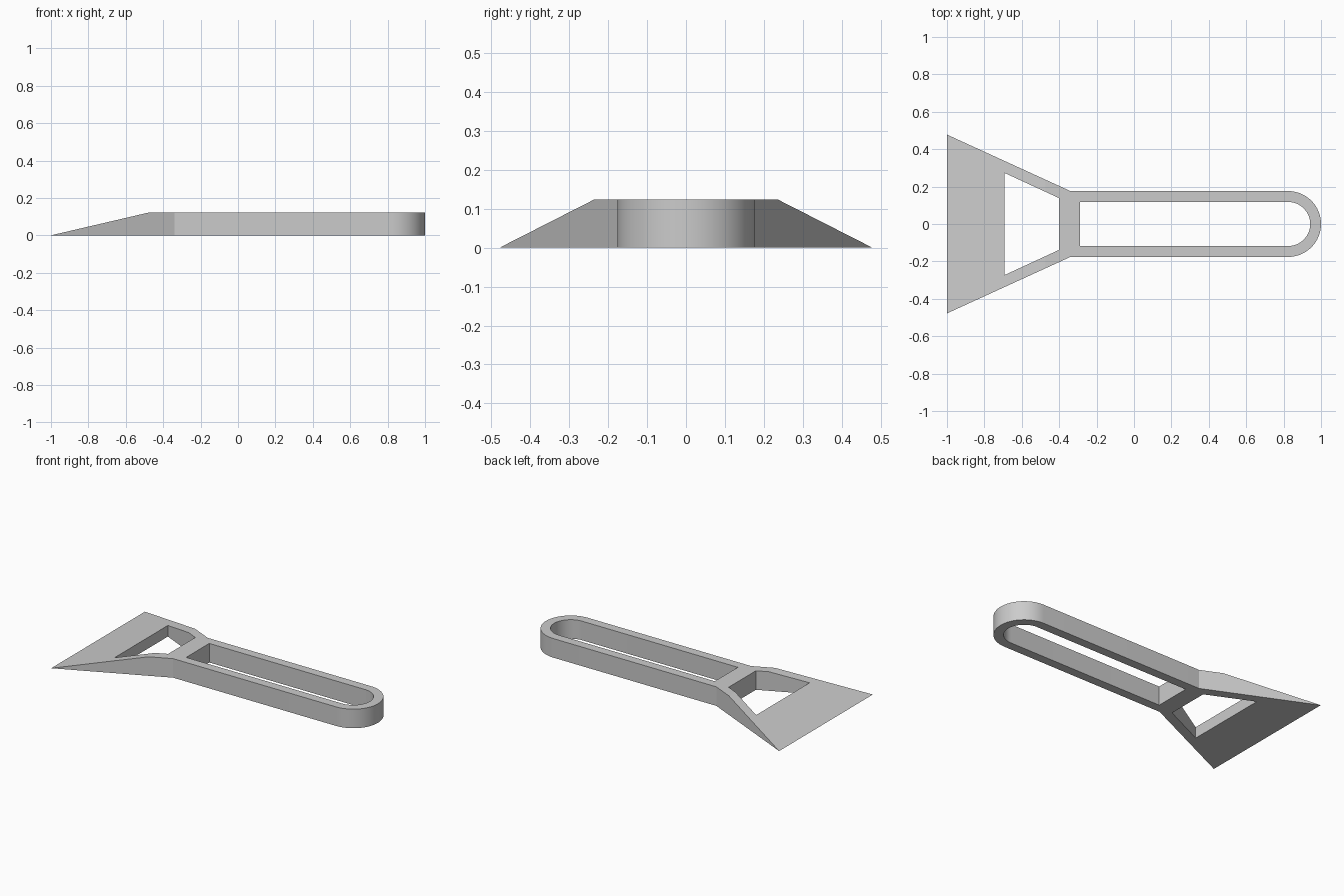
import bpy
import bmesh
import math
from mathutils import Vector

HEIGHT = 0.123
END_X = 0.824      # centre of the rounded handle end
GRIP_R = 0.176     # half width of the handle
SLOT_R = 0.118     # half width of the handle slot

cube = bpy.data.objects.get("Cube")
if cube:
    bpy.data.objects.remove(cube, do_unlink=True)

grey = bpy.data.materials.new("plain grey")
grey.use_nodes = True
grey.diffuse_color = (0.6, 0.6, 0.6, 1)
grey.node_tree.nodes["Principled BSDF"].inputs["Base Color"].default_value = (0.6, 0.6, 0.6, 1)


def arc(radius, steps=32):
    """Half circle around the handle end, from -y to +y."""
    angles = [math.pi * (i / steps - 0.5) for i in range(steps + 1)]
    return [(END_X + radius * math.cos(a), radius * math.sin(a)) for a in angles]


def prism(name, outline, bottom, top, slope=None):
    """Extrude an outline; optionally slice off what lies above a plane."""
    bm = bmesh.new()
    face = bm.faces.new([bm.verts.new((x, y, bottom)) for x, y in outline])
    moved = bmesh.ops.extrude_face_region(bm, geom=[face])["geom"]
    verts = [v for v in moved if isinstance(v, bmesh.types.BMVert)]
    bmesh.ops.translate(bm, verts=verts, vec=(0, 0, top - bottom))
    if slope:
        point, normal = slope
        bmesh.ops.bisect_plane(bm, geom=bm.verts[:] + bm.edges[:] + bm.faces[:],
                               dist=1e-5, plane_co=point, plane_no=normal,
                               clear_outer=True)
        bmesh.ops.remove_doubles(bm, verts=bm.verts, dist=1e-4)
        bmesh.ops.holes_fill(bm, edges=[e for e in bm.edges if e.is_boundary])
    bmesh.ops.recalc_face_normals(bm, faces=bm.faces)
    mesh = bpy.data.meshes.new(name)
    bm.to_mesh(mesh)
    bm.free()
    mesh.materials.append(grey)
    obj = bpy.data.objects.new(name, mesh)
    bpy.context.collection.objects.link(obj)
    return obj


# Scraper body: flared blade, straight handle, round end, bevelled down to the edge
run = 0.528
slope = (Vector((-1, 0, 0)), Vector((-HEIGHT, 0, run)).normalized())
body = prism("scraper_body",
             [(-1, 0.478), (-1, -0.478), (-0.34, -GRIP_R)] + arc(GRIP_R) + [(-0.34, GRIP_R)],
             0, HEIGHT, slope)

# Openings: long slot in the handle and trapezoid window behind the blade
cutters = [
    prism("handle_slot_cutter", [(-0.288, -SLOT_R)] + arc(SLOT_R) + [(-0.288, SLOT_R)],
          -0.1, 0.3),
    prism("blade_window_cutter",
          [(-0.692, 0.273), (-0.692, -0.273), (-0.402, -0.139), (-0.402, 0.139)],
          -0.1, 0.3),
]
bpy.ops.object.select_all(action="DESELECT")
body.select_set(True)
bpy.context.view_layer.objects.active = body
for cutter in cutters:
    cutter.hide_render = True
    cut = body.modifiers.new(cutter.name, "BOOLEAN")
    cut.operation = "DIFFERENCE"
    cut.solver = "EXACT"
    cut.object = cutter
    bpy.ops.object.modifier_apply(modifier=cut.name)
    bpy.data.objects.remove(cutter, do_unlink=True)

# Smooth round ends with crisp edges elsewhere
bpy.ops.object.shade_smooth_by_angle(angle=math.radians(10))
